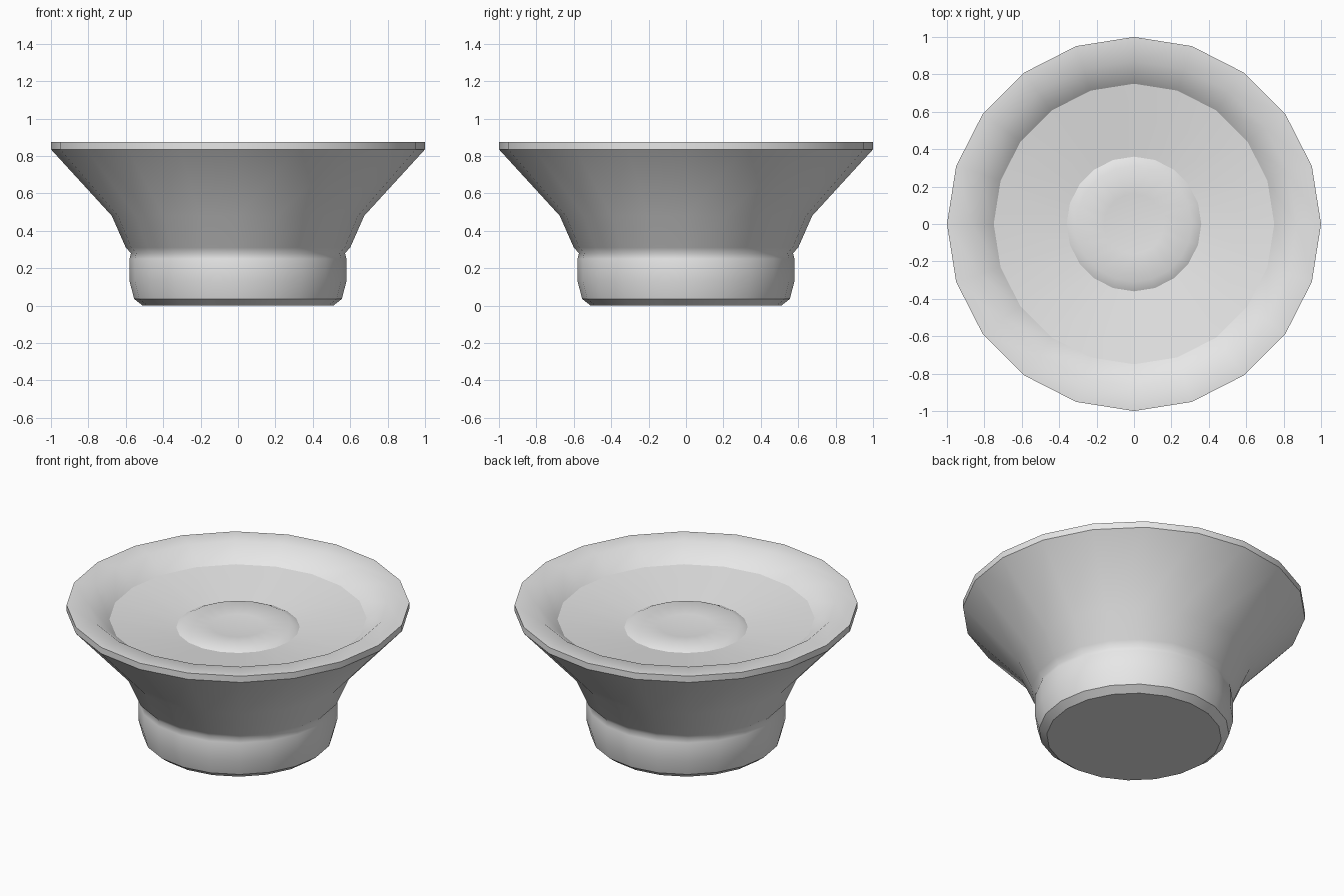
import bpy
import bmesh
import math

cube = bpy.data.objects.get("Cube")
if cube:
    bpy.data.objects.remove(cube, do_unlink=True)

SIDES = 20

grey = bpy.data.materials.new("light grey")
grey.diffuse_color = (0.8, 0.8, 0.8, 1)
grey.use_nodes = True
grey.node_tree.nodes["Principled BSDF"].inputs["Base Color"].default_value = (0.8, 0.8, 0.8, 1)


def lathe(name, profile, sharp=()):
    """Spin (radius, z) points about z; rings listed in sharp keep a hard edge."""
    bm = bmesh.new()
    rings = []
    for r, z in profile:
        if r == 0:
            rings.append([bm.verts.new((0, 0, z))] * SIDES)
        else:
            angles = [2 * math.pi * i / SIDES for i in range(SIDES)]
            rings.append([bm.verts.new((r * math.cos(a), r * math.sin(a), z)) for a in angles])
    for low, high in zip(rings, rings[1:]):
        for i in range(SIDES):
            j = (i + 1) % SIDES
            corners = list(dict.fromkeys((low[i], low[j], high[j], high[i])))
            bm.faces.new(corners).smooth = True
    for k in sharp:
        for i in range(SIDES):
            edge = bm.edges.get((rings[k][i], rings[k][(i + 1) % SIDES]))
            edge.smooth = False
    mesh = bpy.data.meshes.new(name)
    bm.to_mesh(mesh)
    bm.free()
    mesh.materials.append(grey)
    obj = bpy.data.objects.new(name, mesh)
    bpy.context.collection.objects.link(obj)
    return obj


# Magnet housing with chamfered foot and flared frame, up to the flat rim
lathe("magnet_and_frame", [
    (0, 0), (0.51, 0), (0.555, 0.035), (0.58, 0.13), (0.58, 0.25),
    (0.572, 0.28), (0.6, 0.31), (0.675, 0.48), (1.0, 0.835),
    (1.0, 0.875), (0.87, 0.875), (0.75, 0.78),
], sharp=(1, 2, 8, 9, 11))

# Shallow cone sloping down to the centre
lathe("cone", [(0.36, 0.726), (0.75, 0.78)][::-1])

# Raised dust cap with a slightly dished middle
lathe("dust_cap", [(0.36, 0.726), (0.31, 0.75), (0.16, 0.735), (0, 0.73)])
